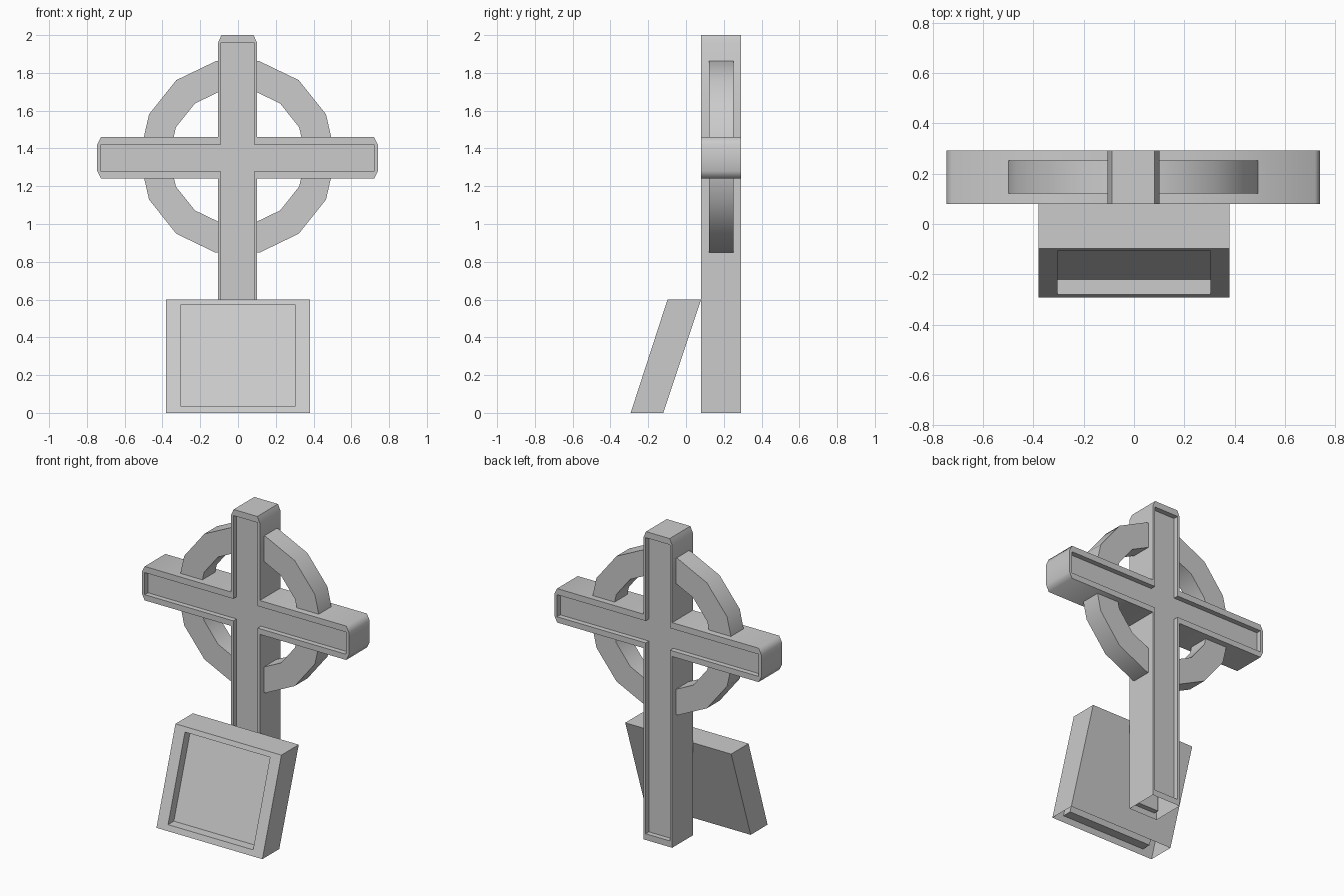
import bpy, bmesh, math

if "Cube" in bpy.data.objects:
    bpy.data.objects.remove(bpy.data.objects["Cube"])

CX = -0.0025  # the cross sits a hair left of centre


def finish(bm, name, angle):
    bmesh.ops.remove_doubles(bm, verts=bm.verts, dist=1e-5)
    bmesh.ops.recalc_face_normals(bm, faces=bm.faces)
    mesh = bpy.data.meshes.new(name)
    bm.to_mesh(mesh)
    bm.free()
    ob = bpy.data.objects.new(name, mesh)
    bpy.context.collection.objects.link(ob)
    if angle:
        bpy.ops.object.select_all(action='DESELECT')
        bpy.context.view_layer.objects.active = ob
        ob.select_set(True)
        bpy.ops.object.shade_smooth_by_angle(angle=math.radians(angle))
    return ob


def mirrored(half):
    return half + [(-x, z) for x, z in reversed(half)]


def panel(name, outer, inner, front, back, sink_front, sink_back, cx=0, angle=0):
    """Upright slab with a recessed panel on its faces, open underneath."""
    bm = bmesh.new()
    n = len(outer)

    def loop(pts, depth):
        return [bm.verts.new((x + cx, depth(z), z)) for x, z in pts]

    rims = []
    for side, sink in ((front, sink_front), (back, -sink_back)):
        rim, lip = loop(outer, side), loop(inner, side)
        rims.append(rim)
        floor = loop(inner, lambda z: side(z) + sink) if sink else lip
        for i in range(n):
            j = (i + 1) % n
            bm.faces.new((rim[i], rim[j], lip[j], lip[i]))
            if sink and inner[i] != inner[j]:
                bm.faces.new((lip[i], lip[j], floor[j], floor[i]))
        bmesh.ops.remove_doubles(bm, verts=list(set(lip + floor)), dist=1e-5)
        ring = []
        for v in floor:
            if v.is_valid:
                ring.append(v)
        bm.faces.new(ring)
    # outer walls, leaving the underside open
    for i in range(n):
        j = (i + 1) % n
        if outer[i][1] or outer[j][1]:
            bm.faces.new((rims[0][i], rims[0][j], rims[1][j], rims[1][i]))
    return finish(bm, name, angle)


# Cross with chamfered ends and recessed faces
cross_outer = mirrored([(.103, 0), (.103, 1.24), (.723, 1.24), (.743, 1.28),
                        (.743, 1.42), (.723, 1.46), (.103, 1.46),
                        (.103, 1.96), (.085, 2.0)])
cross_inner = mirrored([(.0875, .04), (.0875, 1.277), (.723, 1.277), (.723, 1.277),
                        (.723, 1.42), (.723, 1.42), (.0875, 1.42),
                        (.0875, 1.96), (.0875, 1.96)])
panel("cross", cross_outer, cross_inner, lambda z: .08, lambda z: .292,
      .033, .033, CX, 65)

# Leaning plaque in front of the foot
panel("leaning_plaque", mirrored([(.38, 0), (.38, .6)]),
      mirrored([(.305, .036), (.305, .57)]),
      lambda z: -.293 + .325 * z, lambda z: -.12 + .333 * z, .06, 0)

# Fourteen-sided ring around the crossing
bm = bmesh.new()
SIDES = 14
section = [(.52, .122), (.52, .252), (.362, .252), (.362, .122)]
loops = []
for k in range(SIDES):
    a = 2 * math.pi * k / SIDES
    loops.append([bm.verts.new((CX + r * math.cos(a), y, 1.355 + r * math.sin(a)))
                  for r, y in section])
for k in range(SIDES):
    p, q = loops[k], loops[(k + 1) % SIDES]
    for i in range(4):
        j = (i + 1) % 4
        bm.faces.new((p[i], p[j], q[j], q[i]))
finish(bm, "halo_ring", 30)
